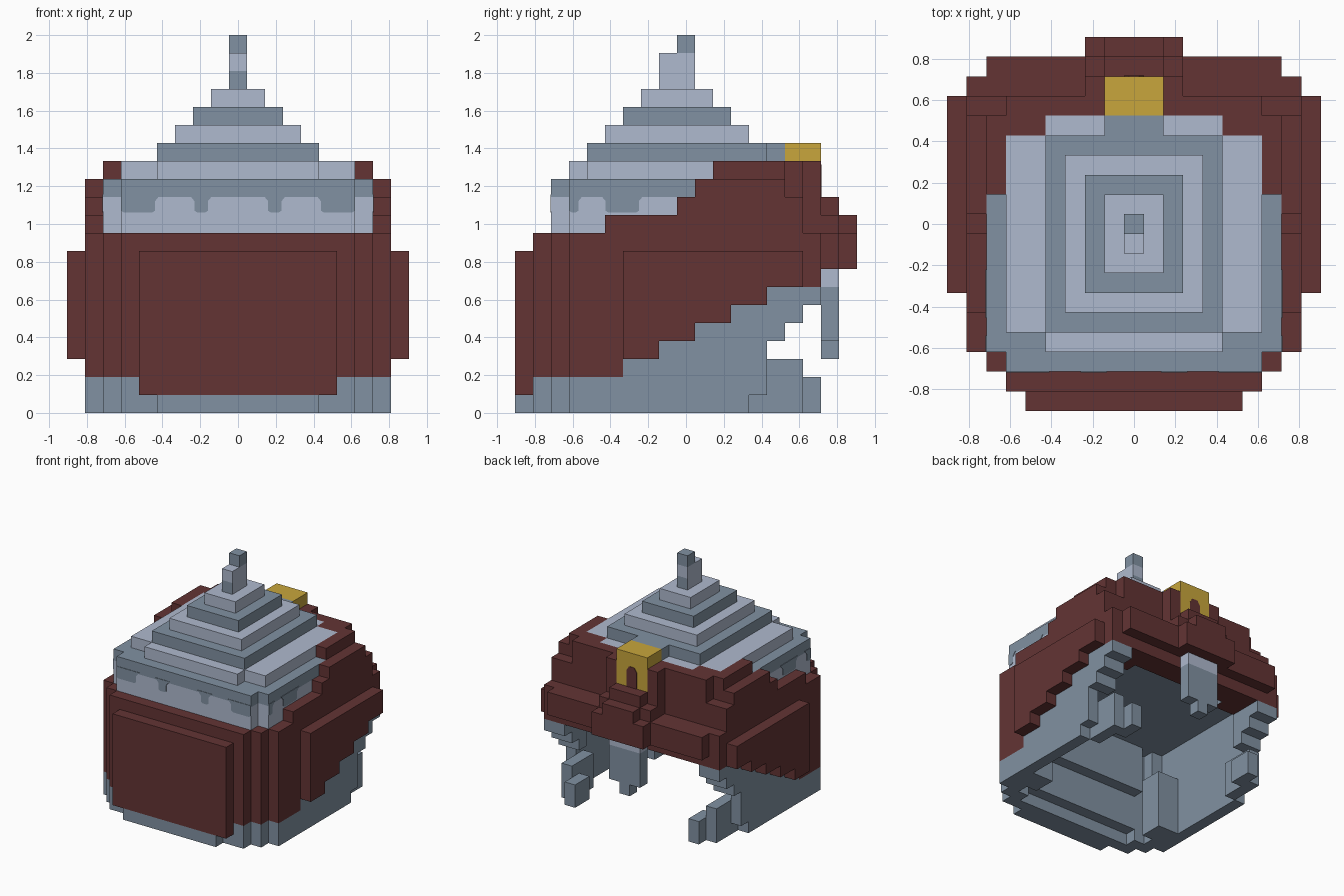
import bpy, bmesh
from mathutils import Vector

cube = bpy.data.objects.get("Cube")
if cube:
    bpy.data.objects.remove(cube, do_unlink=True)

U = 2 / 21  # edge of one block


def material(name, rgb):
    m = bpy.data.materials.new(name)
    m.use_nodes = True
    m.diffuse_color = (*rgb, 1)
    m.node_tree.nodes["Principled BSDF"].inputs["Base Color"].default_value = (*rgb, 1)
    return m


MATS = [material("light steel", (.43, .49, .62)), material("dark steel", (.22, .285, .36)),
        material("deep red", (.125, .034, .034)), material("gold", (.58, .38, .045))]
LIGHT, DARK, RED, GOLD = range(4)
cells = {}  # block position -> (part name, colour)


def fill(part, mat, a, y, z):
    """Mirrored run of blocks: a = range of distance from the middle plane."""
    for x in range(a[0], a[1] + 1):
        for j in range(y[0], y[1] + 1):
            for k in range(z[0], z[1] + 1):
                cells[x, j, k] = cells[-x, j, k] = (part, mat)


def cavity(a, y, z):
    """Hollow inside, open below, with a flat ceiling."""
    return 0 <= z < 8 and (a <= 7 and -5 <= y <= 4 or a <= 6 and -6 <= y <= 4
                           or a <= 5 and -7 <= y <= 4 or a <= 4 and -7 <= y <= 5)


def plan(a, y):
    return (a <= 6 and -8 <= y <= 8 or a <= 7 and -7 <= y <= 8
            or a <= 8 and -6 <= y <= 7)


def top(a, y):
    """Height of the red shell's upper edge."""
    if y <= -5:
        return 10
    if y <= 5:
        h = 11 if y <= -1 else min(14, 12 + y)
        return min(h, 13) if a == 8 else h
    if y == 6:
        return 12 if a >= 7 else 14
    if y == 7:
        return 14 if a <= 2 else 10
    return 12 if a <= 1 else 11 if a == 2 else 10


def low(y):
    """Stepped lower edge of the red shell."""
    return max(2, min(7, (y + 9) // 2))


# Shell: red above the stepped edge, steel below, open at the lower back
rear = [3, 4, 4, 4, 5, 6, 7]
for a in range(9):
    for y in range(-8, 9):
        if not plan(a, y):
            continue
        for z in range(top(a, y)):
            if cavity(a, y, z):
                continue
            if z < 7 and (y > rear[z] or (y > 4 and a < 7)):
                continue
            if y == 8 and z < 8:
                continue
            if z >= 10 and y < 5 and a < 7 or z >= 10 and y < 2 and a == 7:
                continue
            if z >= low(y):
                fill("red_shell", RED, (a, a), (y, y), (z, z))
            else:
                fill("jaw_guard", DARK, (a, a), (y, y), (z, z))

# Raised plates on the front, sides and back
fill("front_plate", RED, (0, 5), (-9, -9), (1, 8))
fill("chin_rim", DARK, (0, 4), (-9, -9), (0, 0))
for y in range(-3, 7):
    fill("side_plate", RED, (9, 9), (y, y), (low(y), 8))
fill("back_plate", RED, (0, 2), (9, 9), (8, 9))
fill("back_plate", RED, (0, 1), (9, 9), (10, 10))

# Inner lining: stepped front wall and cheek blocks
fill("front_lining", DARK, (0, 5), (-7, -7), (1, 7))
fill("front_lining", DARK, (0, 5), (-6, -6), (4, 7))
fill("cheek_block", DARK, (6, 7), (-5, -4), (0, 4))

# Jaw prongs and nape guard
fill("jaw_prong", DARK, (7, 7), (4, 6), (0, 2))
fill("jaw_prong", DARK, (6, 6), (6, 7), (0, 1))
fill("nape_guard", DARK, (0, 0), (8, 8), (3, 3))
fill("nape_guard", DARK, (0, 1), (8, 8), (4, 6))
fill("nape_guard", LIGHT, (0, 1), (8, 8), (7, 7))

# Dome base: light band under a dark rim
for mat, z in ((LIGHT, (10, 11)), (DARK, (12, 12))):
    fill("dome_base", mat, (0, 6), (-7, 4), z)
    fill("dome_base", mat, (7, 7), (-6, 1), z)

# Stepped dome roof
fill("dome_roof", LIGHT, (0, 4), (-6, 5), (13, 13))
fill("dome_roof", LIGHT, (0, 6), (-5, 4), (13, 13))
fill("dome_roof", DARK, (0, 1), (5, 5), (14, 14))
for i in range(4):
    fill("dome_roof", LIGHT if i % 2 else DARK, (0, 4 - i), (i - 5, 4 - i), (14 + i, 14 + i))

# Spire
fill("spire", LIGHT, (0, 0), (-1, 0), (18, 19))
fill("spire", DARK, (0, 0), (0, 0), (20, 20))

# Gold clasp
fill("gold_clasp", GOLD, (0, 1), (6, 7), (12, 14))


def new_object(name, bm):
    mesh = bpy.data.meshes.new(name)
    bm.to_mesh(mesh)
    bm.free()
    for m in MATS:
        mesh.materials.append(m)
    ob = bpy.data.objects.new(name, mesh)
    bpy.context.collection.objects.link(ob)


def build_part(part):
    """Skin the exposed block sides of one part and merge flat areas."""
    bm = bmesh.new()
    verts = {}
    for pos, (name, mat) in cells.items():
        if name != part:
            continue
        for axis in range(3):
            for s in (-1, 1):
                n = list(pos)
                n[axis] += s
                if tuple(n) in cells:
                    continue
                u, v = (axis + 1) % 3, (axis + 2) % 3
                ring = []
                for du, dv in ((-1, -1), (1, -1), (1, 1), (-1, 1))[::s]:
                    c = [2 * p for p in pos]
                    c[axis] += s
                    c[u] += du
                    c[v] += dv
                    key = tuple(c)
                    if key not in verts:
                        verts[key] = bm.verts.new((c[0] * U / 2, c[1] * U / 2, (c[2] + 1) * U / 2))
                    ring.append(verts[key])
                f = bm.faces.new(ring)
                f.material_index = mat
                if cavity(abs(n[0]), n[1], n[2]):
                    f.material_index = DARK
                if part == "spire" and pos[2] == 18 and axis == 1:
                    f.material_index = DARK
    bmesh.ops.dissolve_limit(bm, angle_limit=.01, verts=bm.verts[:], edges=bm.edges[:],
                             delimit={'MATERIAL'})
    new_object(part, bm)


for part in sorted({c[0] for c in cells.values()}):
    build_part(part)


def plate(name, mat, outline, place, normal):
    """Thin painted plate: outline in (along, z), set on a wall by place()."""
    bm = bmesh.new()
    f = bm.faces.new([bm.verts.new(place(p, z)) for p, z in outline])
    out = bmesh.ops.extrude_face_region(bm, geom=[f])["geom"]
    bmesh.ops.translate(bm, vec=Vector(normal) * .004,
                        verts=[g for g in out if isinstance(g, bmesh.types.BMVert)])
    bmesh.ops.recalc_face_normals(bm, faces=bm.faces[:])
    for f in bm.faces:
        f.material_index = mat
    new_object(name, bm)


def drip(p0, p1, edge):
    t, b = 12.15 * U, 1.06
    pts = [(p0 - .03, t), (p0, 1.12), (p0, b + .01), (p0 + .015, b),
           (p1 - .015, b), (p1, b + .01), (p1, 1.12), (p1 + .03, t)]
    return [(min(max(p, -edge), edge), z) for p, z in pts]


# Painted drips around the dome
W, E = 7.5 * U, 6.5 * U
for p0, p1 in ((-E, -.44), (-.23, -.16), (.16, .23), (.44, E)):
    plate("front_drip", DARK, drip(p0, p1, E), lambda p, z: (p, -W, z), (0, -1, 0))
for p0, p1 in ((-E, -.57), (-.425, -.25)):
    for s in (-1, 1):
        plate("side_drip", DARK, drip(p0, p1, E), lambda p, z: (s * W, p, z), (s, 0, 0))

# Keyhole arch on the clasp
h = U / 2
arch = [(-h, 12 * U), (-h, 13.4 * U), (-h / 2, 13.8 * U), (h / 2, 13.8 * U), (h, 13.4 * U), (h, 12 * U)]
plate("clasp_arch", RED, arch, lambda p, z: (p, W, z), (0, 1, 0))
